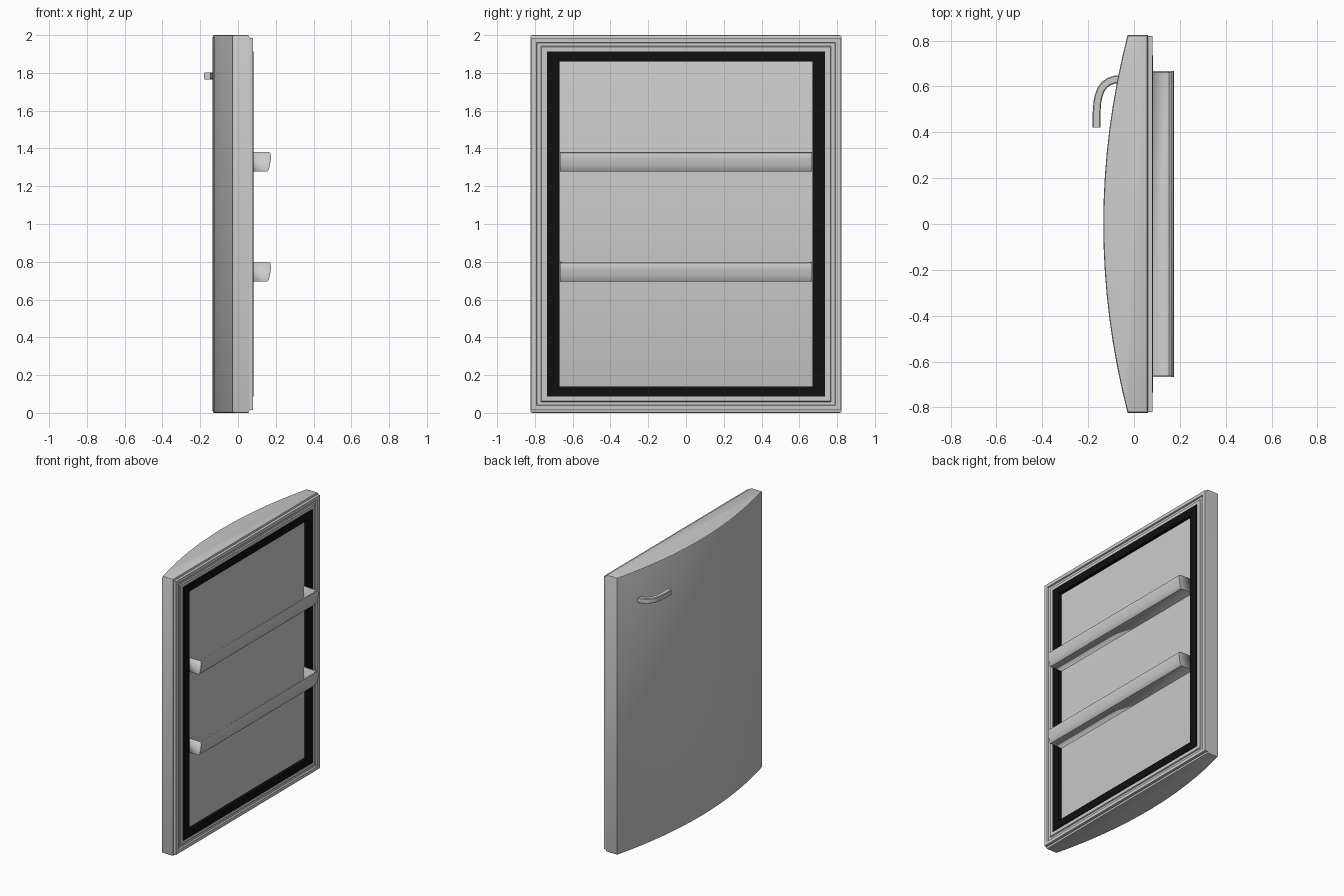
import bpy, bmesh, math
from mathutils import Vector

if "Cube" in bpy.data.objects:
    bpy.data.objects.remove(bpy.data.objects["Cube"])


def finish(bm, name, angle=30, mat=None):
    bmesh.ops.recalc_face_normals(bm, faces=bm.faces[:])
    me = bpy.data.meshes.new(name)
    bm.to_mesh(me)
    bm.free()
    ob = bpy.data.objects.new(name, me)
    bpy.context.collection.objects.link(ob)
    if mat:
        me.materials.append(mat)
    bpy.ops.object.select_all(action='DESELECT')
    ob.select_set(True)
    bpy.context.view_layer.objects.active = ob
    bpy.ops.object.shade_smooth_by_angle(angle=math.radians(angle))
    return ob


def prism(points, offset):
    """Closed polygon extruded along an offset vector."""
    bm = bmesh.new()
    face = bm.faces.new([bm.verts.new(p) for p in points])
    ext = bmesh.ops.extrude_face_region(bm, geom=[face])
    moved = [g for g in ext['geom'] if isinstance(g, bmesh.types.BMVert)]
    bmesh.ops.translate(bm, verts=moved, vec=offset)
    if not any(f.normal.dot(Vector(offset)) < 0 and face == f for f in bm.faces):
        pass
    bmesh.ops.recalc_face_normals(bm, faces=bm.faces[:])
    return bm


def sweep(loops):
    """Skin a list of vertex loops; returns bmesh and the vertex loops."""
    bm = bmesh.new()
    vl = [[bm.verts.new(p) for p in loop] for loop in loops]
    n = len(vl[0])
    for a, b in zip(vl, vl[1:]):
        for i in range(n):
            j = (i + 1) % n
            bm.faces.new((a[i], a[j], b[j], b[i]))
    return bm, vl


def rect_frame(name, profile, mat=None):
    """Rectangular ring from a closed (inset, x) profile."""
    loops = []
    for d, x in profile + profile[:1]:
        y, lo, hi = 0.82 - d, 0.015 + d * 0.84, 1.985 - d * 0.84
        loops.append([(x, -y, lo), (x, y, lo), (x, y, hi), (x, -y, hi)])
    bm, _ = sweep(loops)
    bmesh.ops.remove_doubles(bm, verts=bm.verts[:], dist=1e-5)
    return finish(bm, name, 20, mat)


# Door body with bowed front and rounded top and bottom rims
HALF, N = 0.824, 16
outline = [(0.06, -HALF, 0), (0.06, HALF, 0)]
for i in range(N + 1):
    t = 1 - 2 * i / N
    outline.append((-0.134 + 0.106 * t * t, HALF * t, 0))
bm = prism(outline, (0, 0, 2))
rims = [e for e in bm.edges if abs(e.verts[0].co.z - e.verts[1].co.z) < 1e-6]
bmesh.ops.bevel(bm, geom=rims, offset=0.01, segments=2, profile=0.5, affect='EDGES')
finish(bm, "door_body")

# Stepped liner frame on the back
rect_frame("liner_frame", [(0, 0.055), (0, 0.08), (0.028, 0.08), (0.032, 0.07),
                           (0.052, 0.07), (0.056, 0.078), (0.084, 0.078), (0.088, 0.055)])

# Black gasket around the inner panel
black = bpy.data.materials.new("gasket_black")
black.diffuse_color = (0.005, 0.005, 0.005, 1)
black.use_nodes = True
black.node_tree.nodes["Principled BSDF"].inputs["Base Color"].default_value = black.diffuse_color
rect_frame("gasket", [(0.085, 0.057), (0.085, 0.083), (0.15, 0.083), (0.15, 0.057)], black)

# Two open door trays
tray = [(0.06, 0), (0.155, 0), (0.162, 0.008), (0.169, 0.035), (0.174, 0.065),
        (0.175, 0.085), (0.171, 0.098), (0.165, 0.102), (0.06, 0.104)]
for label, z in (("lower", 0.695), ("upper", 1.278)):
    bm = prism([(x, -0.668, z + h) for x, h in tray], (0, 1.336, 0))
    bm.normal_update()
    drop = [f for f in bm.faces if f.normal.z > 0.9 or f.normal.x < -0.9]
    bmesh.ops.delete(bm, geom=drop, context='FACES')
    ob = finish(bm, label + "_tray", 35)
    wall = ob.modifiers.new("wall", 'SOLIDIFY')
    wall.thickness = 0.008
    wall.offset = -1

# Hooked handle on the bowed face
path = [(-0.06, 0.632), (-0.085, 0.63), (-0.108, 0.622), (-0.128, 0.608), (-0.144, 0.587),
        (-0.154, 0.56), (-0.16, 0.53), (-0.163, 0.49), (-0.163, 0.42)]
w, h, c = 0.017, 0.018, 0.004
section = [(-w, -h + c), (-w + c, -h), (w - c, -h), (w, -h + c),
           (w, h - c), (w - c, h), (-w + c, h), (-w, h - c)]
loops = []
for i, p in enumerate(path):
    a, b = Vector(path[max(i - 1, 0)]), Vector(path[min(i + 1, len(path) - 1)])
    d = (b - a).normalized()
    loops.append([(p[0] - d.y * s, p[1] + d.x * s, 1.784 + v) for s, v in section])
bm, vl = sweep(loops)
bm.faces.new(vl[0])
bm.faces.new(vl[-1])
finish(bm, "handle", 40)
